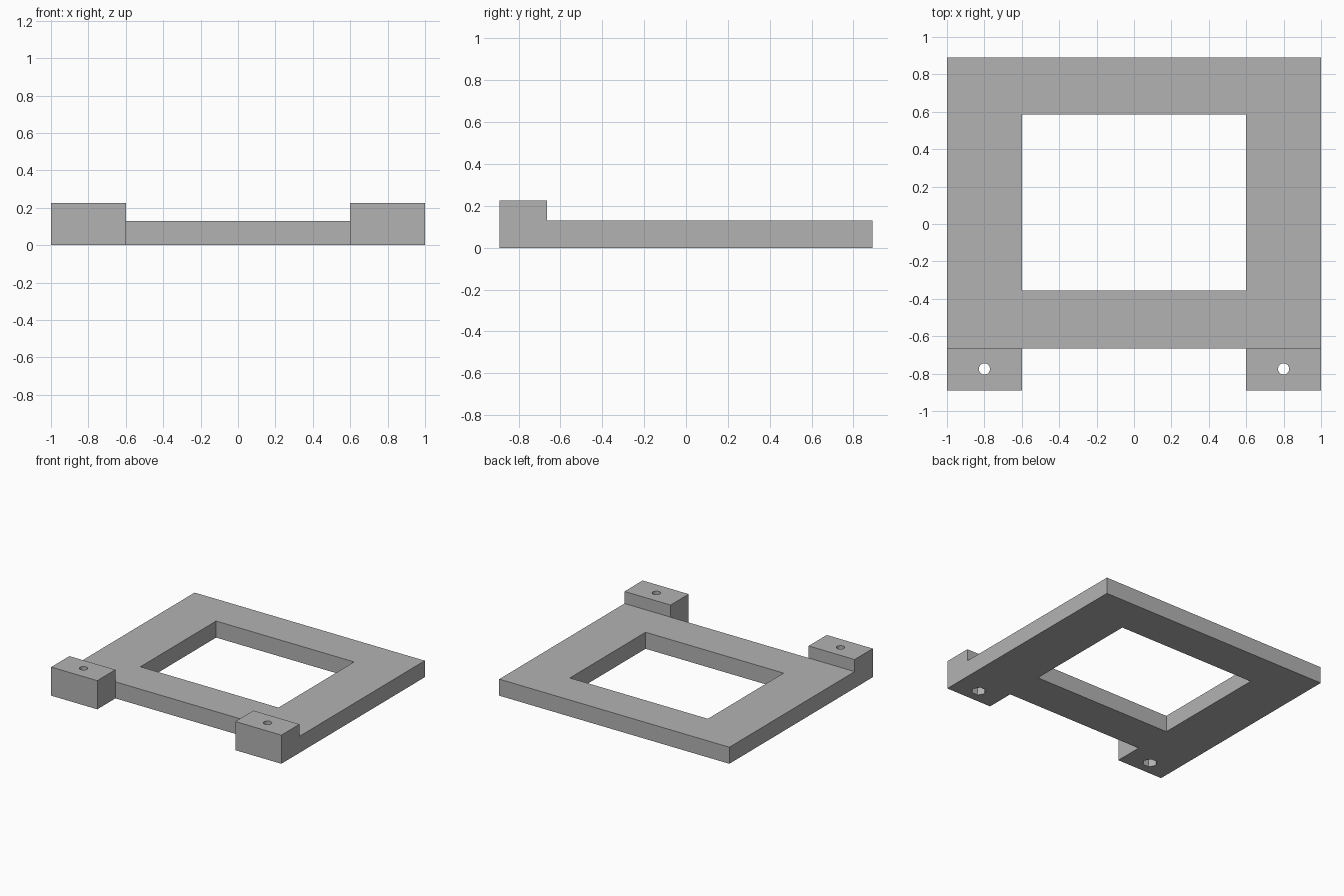
import bpy
from math import radians

# Remove the default object
if "Cube" in bpy.data.objects:
    bpy.data.objects.remove(bpy.data.objects["Cube"], do_unlink=True)

# Single plain grey
GREY = (0.45, 0.45, 0.45, 1)
grey = bpy.data.materials.new("plain grey")
grey.use_nodes = True
grey.diffuse_color = GREY
grey.node_tree.nodes["Principled BSDF"].inputs["Base Color"].default_value = GREY


def box(name, low, high):
    centre = [(a + b) / 2 for a, b in zip(low, high)]
    bpy.ops.mesh.primitive_cube_add(size=1, location=centre)
    obj = bpy.context.object
    obj.name = name
    obj.scale = [b - a for a, b in zip(low, high)]
    bpy.ops.object.transform_apply(location=True, rotation=False, scale=True)
    obj.data.materials.append(grey)
    return obj


def prism(name, sides, radius, x, y, low, high):
    bpy.ops.mesh.primitive_cylinder_add(
        vertices=sides, radius=radius, depth=high - low,
        location=(x, y, (low + high) / 2), rotation=(0, 0, radians(90)))
    obj = bpy.context.object
    obj.name = name
    obj.data.materials.append(grey)
    return obj


def cut(target, cutter):
    cutter.hide_render = True
    mod = target.modifiers.new("cut", 'BOOLEAN')
    mod.operation = 'DIFFERENCE'
    mod.solver = 'EXACT'
    mod.object = cutter
    bpy.context.view_layer.objects.active = target
    bpy.ops.object.modifier_apply(modifier=mod.name)
    bpy.data.objects.remove(cutter, do_unlink=True)


PLATE_TOP, LUG_TOP = 0.13, 0.225
FRONT, STEP, BACK = -0.89, -0.665, 0.89
HOLE_Y = -0.775

# Flat rectangular frame with its window
frame = box("frame", (-1, STEP, 0), (1, BACK, PLATE_TOP))
cut(frame, box("window_cutter", (-0.6, -0.355, -0.1), (0.6, 0.585, 0.3)))

# Raised mounting lugs with a screw hole and a hexagonal nut pocket below
for side, x in (("left", 0.8), ("right", -0.8)):
    lug = box(side + "_mounting_lug", (x - 0.2, FRONT, 0), (x + 0.2, STEP, LUG_TOP))
    cut(lug, prism("screw_cutter", 24, 0.03, x, HOLE_Y, -0.1, 0.3))
    cut(lug, prism("nut_cutter", 6, 0.054, x, HOLE_Y, -0.1, 0.1))
    # Smooth only the screw bore
    bpy.ops.object.select_all(action='DESELECT')
    lug.select_set(True)
    bpy.context.view_layer.objects.active = lug
    bpy.ops.object.shade_smooth_by_angle(angle=radians(30))
